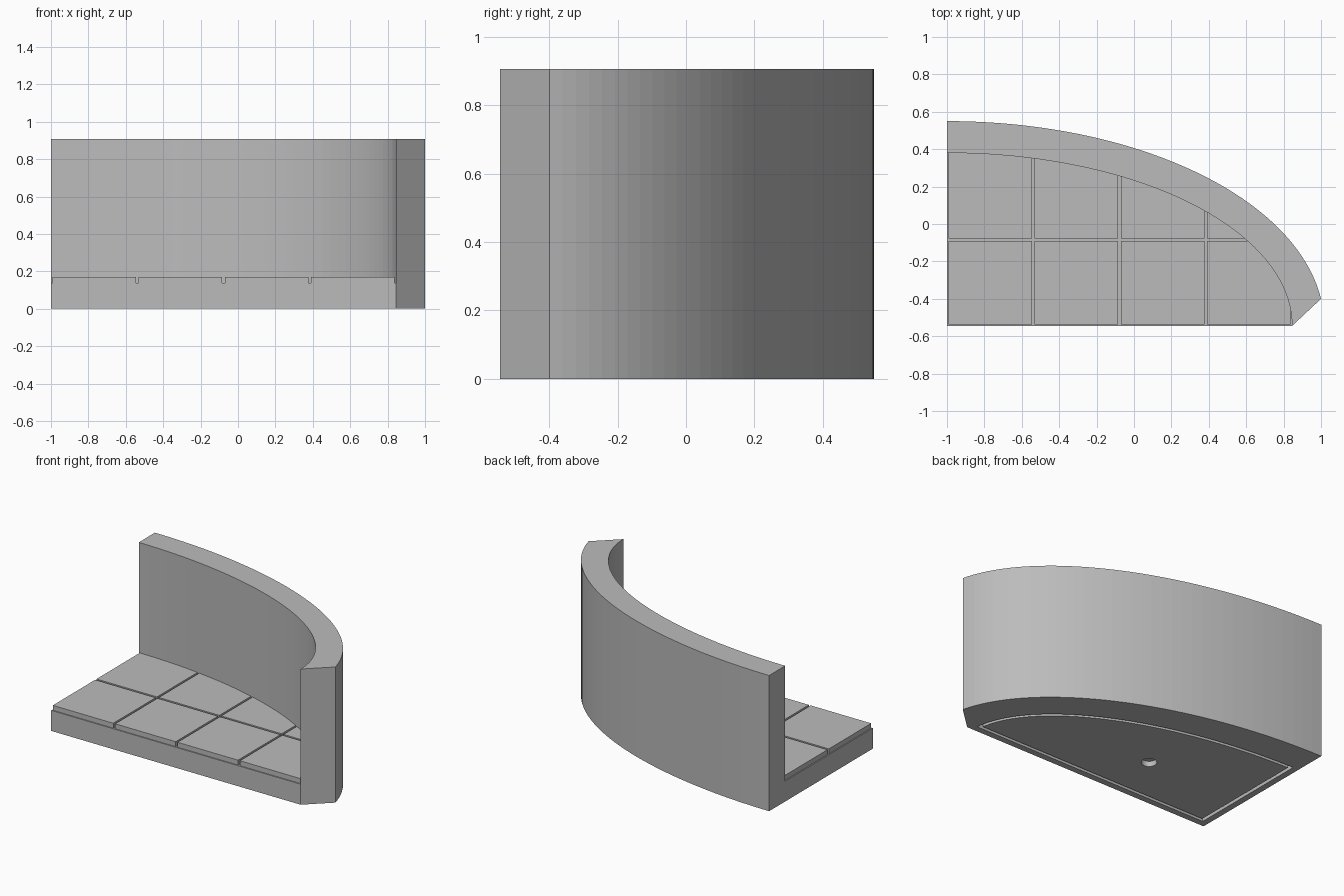
import bpy, bmesh, math

cube = bpy.data.objects.get("Cube")
if cube:
    bpy.data.objects.remove(cube, do_unlink=True)

# Plan: a quarter ellipse with its centre at the back-left corner of the floor
CX, CY = -1.0, -0.545
A, B = 1.845, 0.925            # floor radii
THICK = 0.17                   # wall thickness
FLOOR, TILE_TOP, WALL_TOP = 0.137, 0.17, 0.907
CELL, GAP = A / 4, 0.007
STEPS = 40

stone = bpy.data.materials.new("grey_stone")
stone.use_nodes = True
grey = (0.5, 0.5, 0.5, 1)
stone.diffuse_color = grey
stone.node_tree.nodes["Principled BSDF"].inputs["Base Color"].default_value = grey


def arc(a, b, t0=0.0, t1=math.pi / 2):
    ts = [t0 + (t1 - t0) * i / STEPS for i in range(STEPS + 1)]
    return [(CX + a * math.cos(t), CY + b * math.sin(t)) for t in ts]


def inset_outline(off):
    a, b = A - off, B - off
    pts = arc(a, b, math.asin(off / b), math.acos(off / a))
    return pts + [(CX + off, CY + off)]


def extrude(name, polygons, z0, z1):
    """Raise flat polygons into one closed solid."""
    bm = bmesh.new()
    for poly in polygons:
        bm.faces.new([bm.verts.new((x, y, z0)) for x, y in poly])
    bmesh.ops.remove_doubles(bm, verts=bm.verts, dist=1e-5)
    out = bmesh.ops.extrude_face_region(bm, geom=bm.faces[:], use_keep_orig=True)
    for v in out["geom"]:
        if isinstance(v, bmesh.types.BMVert):
            v.co.z = z1
    bmesh.ops.recalc_face_normals(bm, faces=bm.faces)
    mesh = bpy.data.meshes.new(name)
    bm.to_mesh(mesh)
    bm.free()
    mesh.materials.append(stone)
    obj = bpy.data.objects.new(name, mesh)
    bpy.context.collection.objects.link(obj)
    return obj


def strip(p, q):
    """Quads between two outlines with matching points."""
    return [(p[i], p[i + 1], q[i + 1], q[i]) for i in range(len(p) - 1)]


def cut(obj, cutter):
    mod = obj.modifiers.new("cut", "BOOLEAN")
    mod.operation, mod.solver, mod.object = "DIFFERENCE", "EXACT", cutter
    bpy.context.view_layer.objects.active = obj
    bpy.ops.object.modifier_apply(modifier=mod.name)
    bpy.data.objects.remove(cutter, do_unlink=True)


# Curved wall, with a slanted front end
end = math.asin(0.145 / (B + THICK))
outer = arc(2 / math.cos(end), B + THICK, end)
extrude("curved_wall", strip(arc(A, B), outer), 0, WALL_TOP)

# Floor slab, with a groove and a round socket underneath
slab = extrude("floor_slab", [arc(A, B) + [(CX, CY)]], 0, FLOOR)
o, i = inset_outline(0.042), inset_outline(0.064)
cut(slab, extrude("groove_cutter", strip(o + o[:1], i + i[:1]), -0.02, 0.03))
ring = [math.tau * k / 32 for k in range(32)]
socket = [(-0.26 + 0.047 * math.cos(t), -0.17 + 0.047 * math.sin(t)) for t in ring]
cut(slab, extrude("socket_cutter", [socket], -0.02, 0.035))

# Floor tiles on a square grid, trimmed to run just into the wall
EDGE = 0.008


def curve_y(x):
    return CY + (B + EDGE) * math.sqrt(max(0, 1 - ((x - CX) / (A + EDGE)) ** 2))


for row in range(2):
    for col in range(4):
        x0, x1 = CX + col * CELL + GAP, CX + (col + 1) * CELL - GAP
        y0, y1 = CY + row * CELL + GAP, CY + (row + 1) * CELL - GAP
        if row == 1:
            y1 = CY + B + EDGE
        reach = CX + (A + EDGE) * math.sqrt(1 - ((y0 - CY) / (B + EDGE)) ** 2)
        x1 = min(x1, reach)
        xs = [x1 + (x0 - x1) * k / 24 for k in range(25)]
        top = [(x, min(y1, curve_y(x))) for x in xs]
        if top[0][1] - y0 > 1e-4:
            top.insert(0, (x1, y0))
        extrude(f"floor_tile_{row + 1}_{col + 1}", [[(x0, y0)] + top], FLOOR, TILE_TOP)
